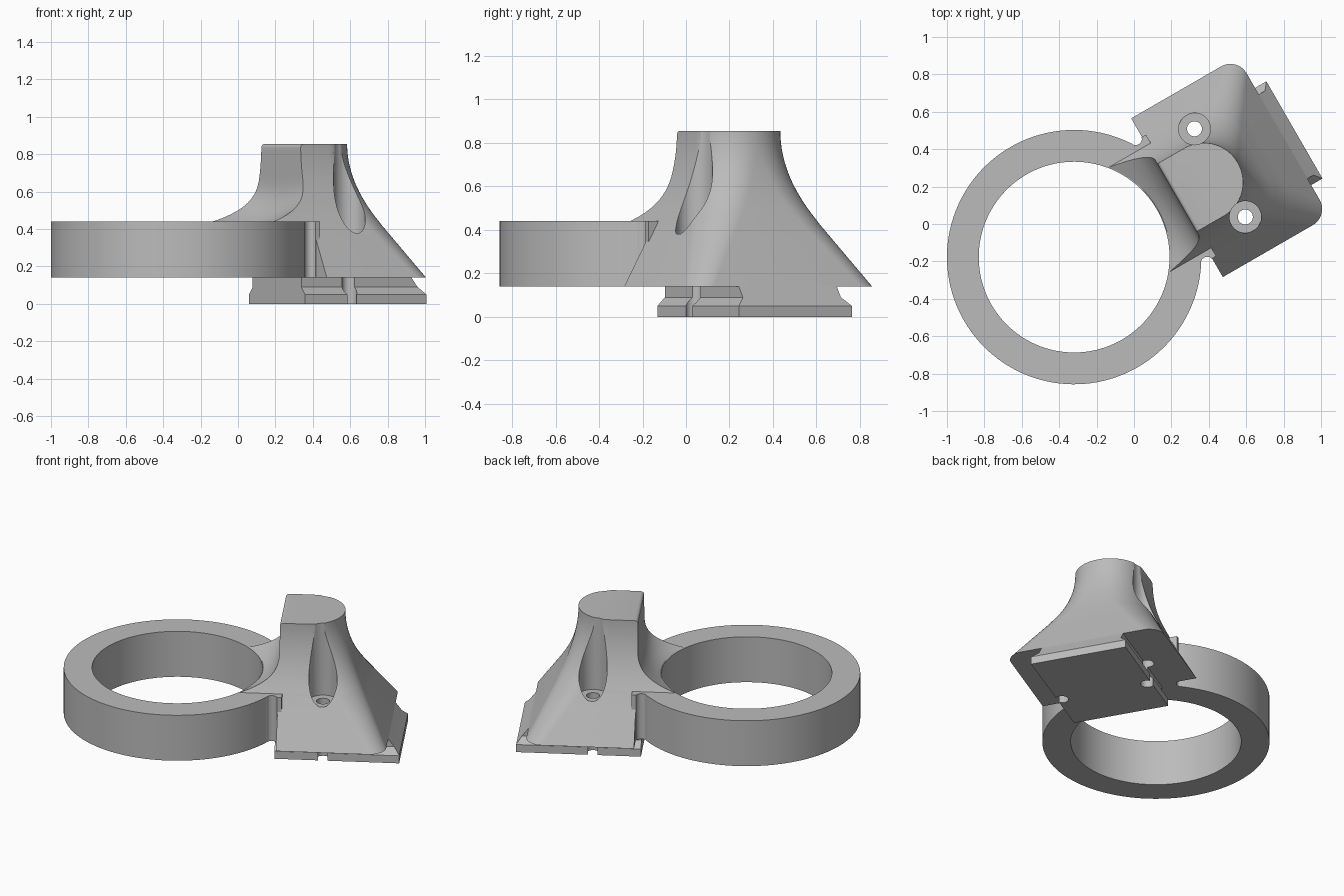
import bpy, bmesh, math
from mathutils import Matrix

cube = bpy.data.objects.get("Cube")
if cube:
    bpy.data.objects.remove(cube, do_unlink=True)

# Local frame: ring centre at the origin, mounting block along +x
FRAME = Matrix.Translation((-0.32, -0.177, 0)) @ Matrix.Rotation(math.radians(30), 4, 'Z')
RING_OUT, RING_IN = 0.68, 0.51
Z_LOW, Z_RING, Z_TOP = 0.14, 0.44, 0.855
FACE = 0.635

grey = bpy.data.materials.new("light_grey")
grey.use_nodes = True
grey.diffuse_color = (0.5, 0.5, 0.5, 1)
grey.node_tree.nodes["Principled BSDF"].inputs["Base Color"].default_value = (0.5, 0.5, 0.5, 1)


def loft(name, loops, closed=False):
    """Skin a list of equal loops; cap the ends, or join last to first."""
    bm = bmesh.new()
    rings = [[bm.verts.new(p) for p in loop] for loop in loops]
    n = len(rings[0])
    pairs = list(zip(rings, rings[1:]))
    if closed:
        pairs.append((rings[-1], rings[0]))
    else:
        bm.faces.new(rings[0][::-1])
        bm.faces.new(rings[-1])
    for a, b in pairs:
        for i in range(n):
            j = (i + 1) % n
            bm.faces.new((a[i], a[j], b[j], b[i]))
    bmesh.ops.recalc_face_normals(bm, faces=bm.faces)
    mesh = bpy.data.meshes.new(name)
    bm.to_mesh(mesh)
    bm.free()
    mesh.materials.append(grey)
    obj = bpy.data.objects.new(name, mesh)
    bpy.context.collection.objects.link(obj)
    obj.matrix_world = FRAME
    return obj


def circle(r, z, x=0, y=0, n=128):
    return [(x + r * math.cos(math.tau * i / n), y + r * math.sin(math.tau * i / n), z)
            for i in range(n)]


def activate(obj):
    bpy.ops.object.select_all(action='DESELECT')
    obj.select_set(True)
    bpy.context.view_layer.objects.active = obj


def cut(obj, cutter):
    activate(obj)
    mod = obj.modifiers.new("cut", 'BOOLEAN')
    mod.operation = 'DIFFERENCE'
    mod.solver = 'EXACT'
    mod.object = cutter
    bpy.ops.object.modifier_apply(modifier=mod.name)


def block_section(z):
    """Outline of the flared block: front face, then two rounded rear corners."""
    if z < 0.43:
        s = 1 - 2 * (z - Z_LOW)
    else:
        s = 2.35 * (Z_TOP - z) ** 2
    half, back, r = 0.21 + 0.28 * s, 1.01 + 0.28 * s, 0.208 - 0.108 * s
    blend = max(0, (0.7 - z) / 0.26) ** 3 if z >= Z_RING else 0
    lip = 0.02 - math.sqrt(max(0, 0.02 ** 2 - max(0, z - Z_TOP + 0.02) ** 2))
    pts = []
    for i in range(17):                      # front face sweeps down onto the ring
        v = half * (1 - i / 8)
        rim = math.sqrt((RING_IN + 0.005) ** 2 - v * v) if blend else FACE
        pts.append((FACE - blend * (FACE - rim) + lip, v, z))
    for side, start in ((-1, -90), (1, 0)):
        for i in range(17):
            a = math.radians(start + 90 * i / 16)
            pts.append((back - r + r * math.cos(a), side * (half - r) + r * math.sin(a), z))
    return pts


# Clamp ring
ring = loft("clamp_ring", [circle(RING_OUT, Z_LOW), circle(RING_OUT, Z_RING),
                           circle(RING_IN, Z_RING), circle(RING_IN, Z_LOW)], closed=True)

# Neck with a small concave round on each side
right = [(0.54, 0.40), (0.563, 0.378)]
for i in range(9):
    a = math.pi * (1 - i / 8)
    right.append((0.6 + 0.032 * math.cos(a), 0.375 - 0.025 * math.sin(a)))
right.append((0.66, 0.375))
outline = right + [(x, -y) for x, y in reversed(right)]
neck = loft("neck", [[(x, y, z) for x, y in outline] for z in (Z_LOW, Z_RING)])

# Flared mounting block
levels = [Z_LOW, 0.21, 0.28, 0.35, 0.425]
levels += [Z_RING + (0.835 - Z_RING) * i / 20 for i in range(21)]
levels += [0.842, 0.848, 0.852, Z_TOP]
block = loft("mounting_block", [block_section(z) for z in levels])

# Sliding foot with stepped sides
foot = loft("sliding_foot", [
    [(0.61, -w, z), (end, -w, z), (end, w, z), (0.61, w, z)]
    for z, w, end in ((0, 0.3, 1.36), (0.05, 0.3, 1.36), (0.09, 0.26, 1.328), (Z_LOW, 0.26, 1.29))])

# Screw holes and head recesses
for side in (-1, 1):
    for radius, z0 in ((0.085, 0.38), (0.04, -0.1)):
        cutter = loft("screw_cutter", [circle(radius, z, 0.9, side * 0.272, 48) for z in (z0, 1.1)])
        cutter.hide_render = True
        cut(block, cutter)
        if z0 < 0:
            cut(foot, cutter)
        bpy.data.objects.remove(cutter, do_unlink=True)

for obj in (ring, neck, block, foot):
    activate(obj)
    bpy.ops.object.shade_smooth_by_angle(angle=math.radians(28))
